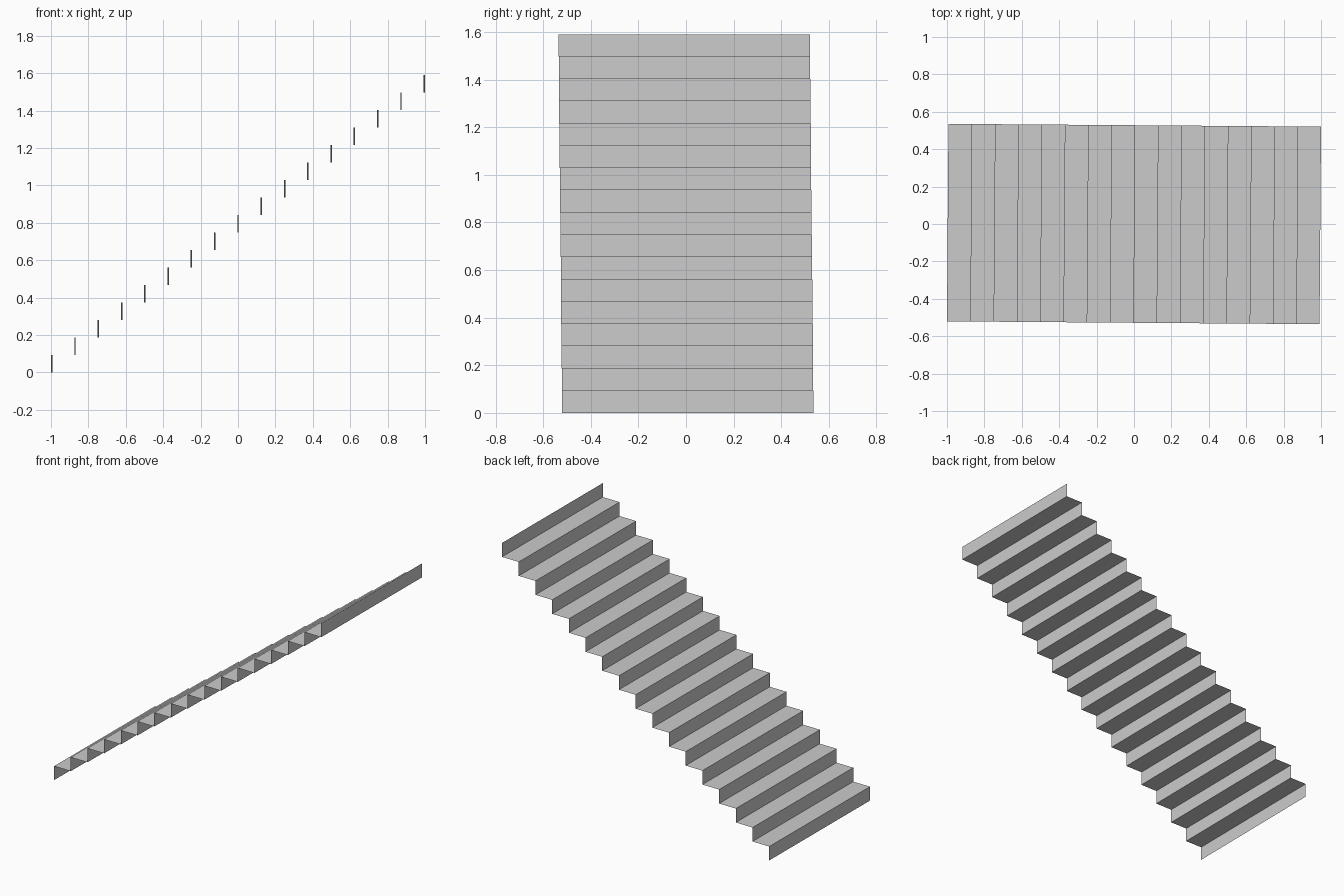
import bpy, bmesh, math
from mathutils import Matrix

if "Cube" in bpy.data.objects:
    bpy.data.objects.remove(bpy.data.objects["Cube"])

RISERS = 17
HEIGHT = 1.59
HALF_LEN = 0.996
HALF_WID = 0.528
rise = HEIGHT / RISERS
going = 2 * HALF_LEN / (RISERS - 1)

# Zigzag side profile: each step is a riser, then a tread
profile = []
for i in range(RISERS):
    x = -HALF_LEN + i * going
    if i == 0:
        profile.append((x, 0.0))
    else:
        profile.append((x, i * rise))
    profile.append((x, (i + 1) * rise))

# Sweep the profile across the width as a thin sheet
bm = bmesh.new()
near = [bm.verts.new((x, -HALF_WID, z)) for x, z in profile]
far = [bm.verts.new((x, HALF_WID, z)) for x, z in profile]
for i in range(len(profile) - 1):
    bm.faces.new((near[i], near[i + 1], far[i + 1], far[i]))
for f in bm.faces:
    f.normal_update()
    if f.normal.z - f.normal.x < 0:
        f.normal_flip()

# The flight is turned very slightly about the vertical
bm.transform(Matrix.Rotation(math.radians(-0.43), 4, 'Z'))

mesh = bpy.data.meshes.new("stair_flight")
bm.to_mesh(mesh)
bm.free()
stairs = bpy.data.objects.new("stair_flight", mesh)
bpy.context.collection.objects.link(stairs)
